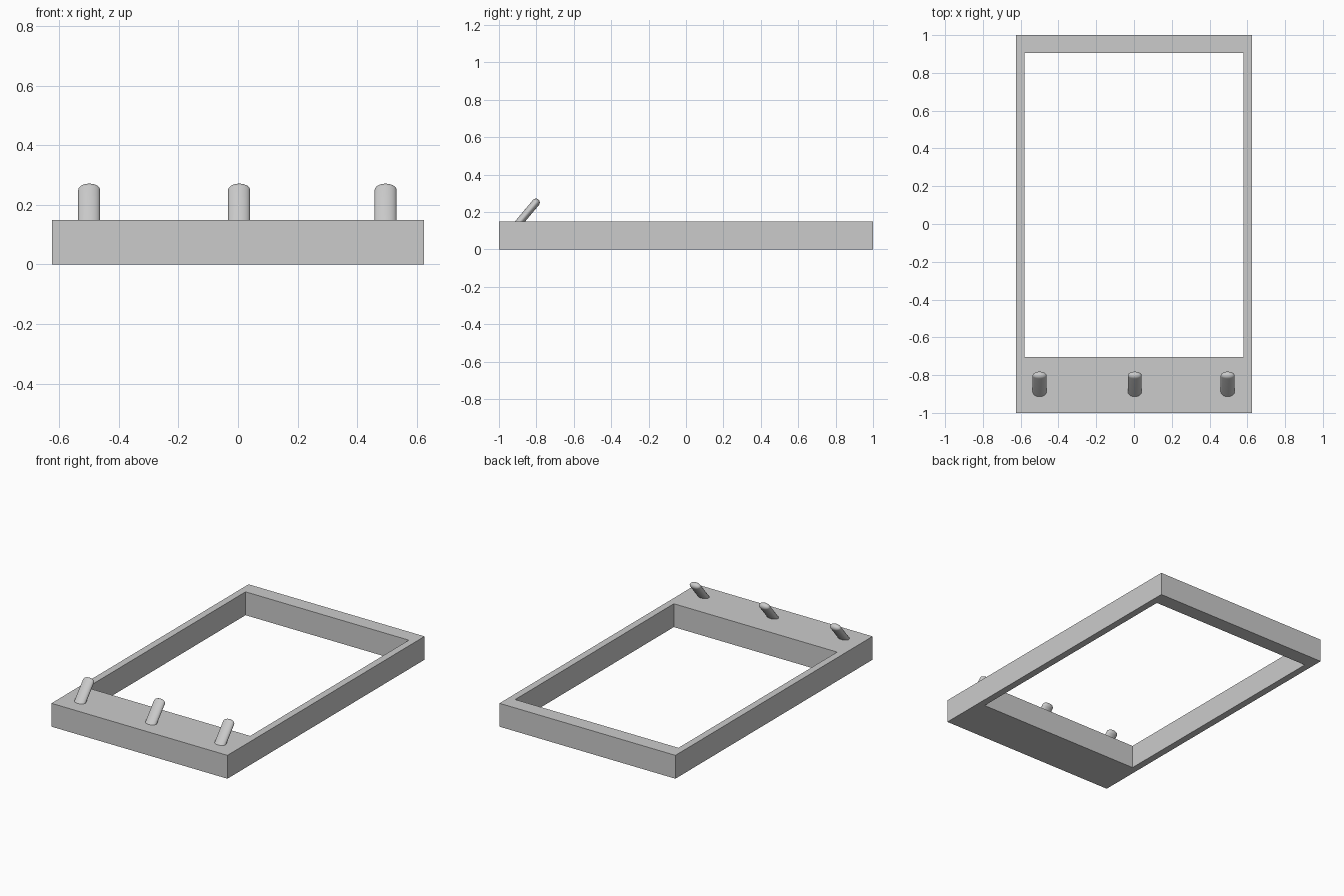
import bpy, bmesh
from math import radians
from mathutils import Matrix, Vector

cube = bpy.data.objects.get("Cube")
if cube:
    bpy.data.objects.remove(cube, do_unlink=True)

grey = bpy.data.materials.new("plain_grey")
grey.use_nodes = True
grey.diffuse_color = (0.6, 0.6, 0.6, 1)
grey.node_tree.nodes["Principled BSDF"].inputs["Base Color"].default_value = (0.6, 0.6, 0.6, 1)


def add_object(name, bm):
    bmesh.ops.recalc_face_normals(bm, faces=bm.faces[:])
    mesh = bpy.data.meshes.new(name)
    bm.to_mesh(mesh)
    bm.free()
    mesh.materials.append(grey)
    obj = bpy.data.objects.new(name, mesh)
    bpy.context.collection.objects.link(obj)
    return obj


def rectangle(bm, half_x, y_front, y_back):
    corners = ((-half_x, y_front), (half_x, y_front), (half_x, y_back), (-half_x, y_back))
    return [bm.verts.new((x, y, 0)) for x, y in corners]


# Rectangular frame with a wide front rail
bm = bmesh.new()
outer = rectangle(bm, 0.625, -1, 1)
inner = rectangle(bm, 0.58, -0.705, 0.905)
for i in range(4):
    j = (i + 1) % 4
    bm.faces.new((outer[i], outer[j], inner[j], inner[i]))
result = bmesh.ops.extrude_face_region(bm, geom=bm.faces[:], use_keep_orig=True)
top = [v for v in result["geom"] if isinstance(v, bmesh.types.BMVert)]
bmesh.ops.translate(bm, verts=top, vec=(0, 0, 0.15))
add_object("frame", bm)


# Flattened, round-tipped pegs leaning backwards out of the front rail
def add_peg(name, x):
    bm = bmesh.new()
    bmesh.ops.create_uvsphere(bm, u_segments=32, v_segments=16, radius=1)
    low = [v for v in bm.verts if v.co.z < -0.001]
    bmesh.ops.delete(bm, geom=low, context='VERTS')
    bmesh.ops.scale(bm, vec=(0.037, 0.021, 0.022), verts=bm.verts[:])
    rim = [e for e in bm.edges if e.is_boundary]
    shaft = bmesh.ops.extrude_edge_only(bm, edges=rim)["geom"]
    end = [v for v in shaft if isinstance(v, bmesh.types.BMVert)]
    bmesh.ops.translate(bm, verts=end, vec=Vector((0, 0, -0.18)))
    bmesh.ops.holes_fill(bm, edges=[e for e in bm.edges if e.is_boundary], sides=0)
    tilt = Matrix.Translation((x, -0.803, 0.25)) @ Matrix.Rotation(radians(-40), 4, 'X')
    bmesh.ops.transform(bm, matrix=tilt, verts=bm.verts[:])
    peg = add_object(name, bm)
    bpy.ops.object.select_all(action='DESELECT')
    peg.select_set(True)
    bpy.context.view_layer.objects.active = peg
    bpy.ops.object.shade_smooth_by_angle(angle=radians(40))


for name, x in (("right_peg", -0.5), ("middle_peg", 0.004), ("left_peg", 0.496)):
    add_peg(name, x)
